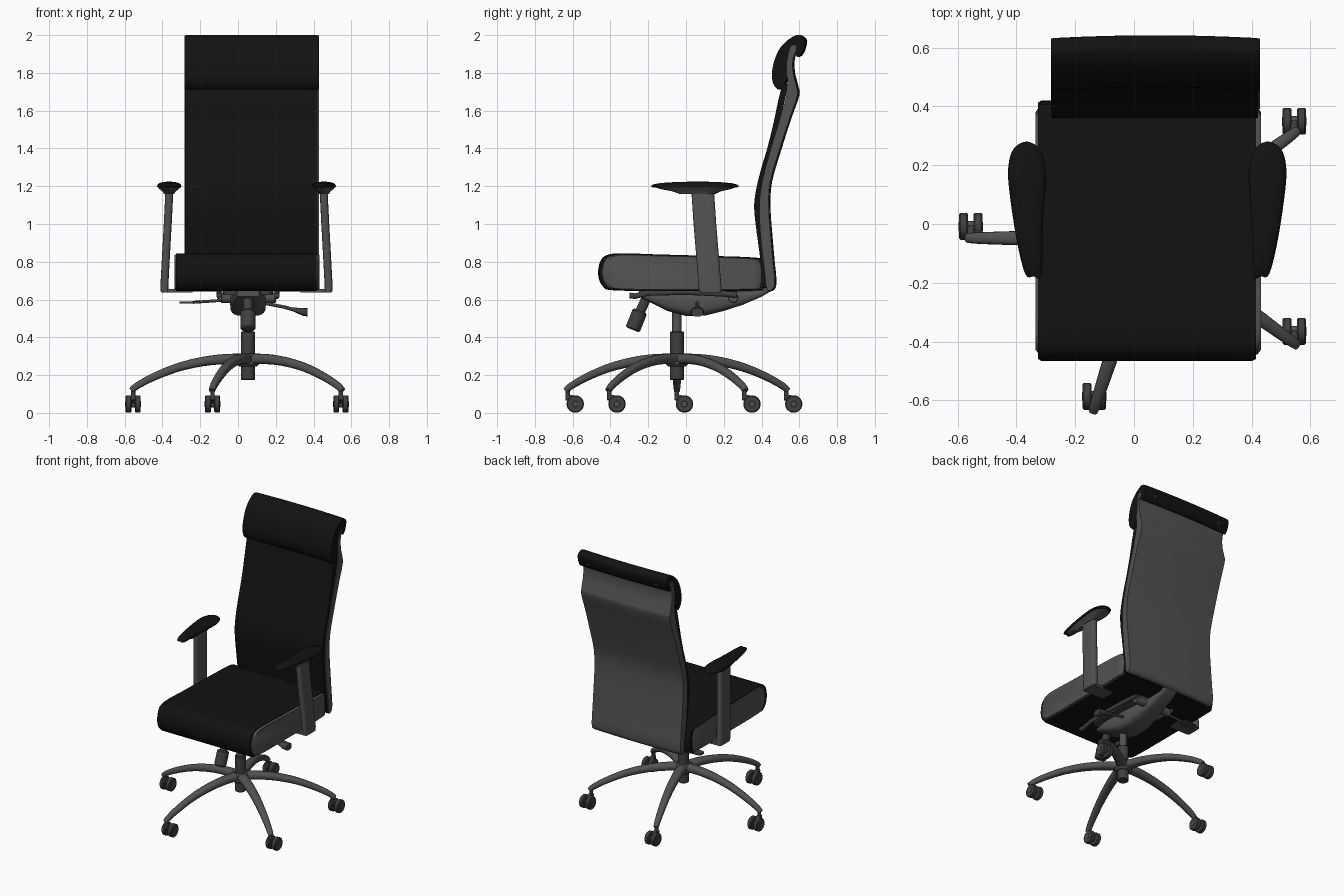
import bpy, bmesh
from math import sin, cos, pi, radians, copysign
from mathutils import Vector as V

if "Cube" in bpy.data.objects:
    bpy.data.objects.remove(bpy.data.objects["Cube"])

def material(name, c):
    m = bpy.data.materials.new(name)
    m.diffuse_color = (c, c, c, 1)
    m.use_nodes = True
    m.node_tree.nodes["Principled BSDF"].inputs["Base Color"].default_value = m.diffuse_color
    return m

BLACK, GREY, DARK = material("black_fabric", .006), material("grey_shell", .085), material("dark_plastic", .05)
CX, CY = .053, -.048      # column axis
MID = .045                # mirror plane of the arms

def loft(name, rings, mat, mirror=False, angle=40):
    """Skin a list of equal-length rings and cap both ends."""
    for s in ((1, -1) if mirror else (1,)):
        bm = bmesh.new()
        vs = [[bm.verts.new((MID + s * (p[0] - MID), p[1], p[2])) for p in r] for r in rings]
        n = len(rings[0])
        for a, b in zip(vs, vs[1:]):
            for i in range(n):
                bm.faces.new((a[i], a[(i + 1) % n], b[(i + 1) % n], b[i]))
        bm.faces.new(vs[0])
        bm.faces.new(vs[-1])
        bmesh.ops.recalc_face_normals(bm, faces=bm.faces)
        me = bpy.data.meshes.new(name)
        bm.to_mesh(me)
        bm.free()
        me.materials.append(mat)
        ob = bpy.data.objects.new(name + ("_left" if s < 0 else "_right" if mirror else ""), me)
        bpy.context.collection.objects.link(ob)
        bpy.ops.object.select_all(action='DESELECT')
        ob.select_set(True)
        bpy.context.view_layer.objects.active = ob
        bpy.ops.object.shade_smooth_by_angle(angle=radians(angle))

def spline(pts, closed=True, k=4):
    """Catmull-Rom through 2D points."""
    P, n, out = [V(p) for p in pts], len(pts), []
    get = (lambda i: P[i % n]) if closed else (lambda i: P[max(0, min(n - 1, i))])
    for i in range(n if closed else n - 1):
        a, b, c, d = (get(i + j) for j in (-1, 0, 1, 2))
        for t in (j / k for j in range(k)):
            out.append(.5 * (2 * b + (c - a) * t + (2 * a - 5 * b + 4 * c - d) * t * t
                             + (3 * b - a - 3 * c + d) * t ** 3))
    return out if closed else out + [P[-1]]

def across(name, prof, x0, x1, mat, bow=0, round_=.012, shrink=.97):
    """Sweep a y-z profile along x, with softened ends and an optional bow to the rear."""
    c = sum(prof, V((0, 0))) / len(prof)
    st = [(x0, shrink), (x0 + round_, 1)]
    st += [(x0 + (x1 - x0) * i / 8, 1) for i in range(1, 8)]
    st += [(x1 - round_, 1), (x1, shrink)]
    rings = []
    for x, s in st:
        u = (2 * x - x0 - x1) / (x1 - x0)
        rings.append([(x, c.x + (p.x - c.x) * s + bow * (1 - u * u), c.y + (p.y - c.y) * s) for p in prof])
    loft(name, rings, mat)

def section(c, u, v, a, b, p=1.0, n=20):
    """Superellipse ring around c; p=1 is an ellipse, smaller is boxier."""
    c, u, v = V(c), V(u), V(v)
    f = lambda t: copysign(abs(t) ** p, t)
    return [c + u * a * f(cos(2 * pi * i / n)) + v * b * f(sin(2 * pi * i / n)) for i in range(n)]

def cyl(name, p, q, r, mat, n=24, bev=.004, mirror=False):
    p, q = V(p), V(q)
    d = (q - p).normalized()
    u = d.orthogonal().normalized()
    v = d.cross(u)
    loft(name, [section(c, u, v, s, s, 1, n) for c, s in
                ((p, r - bev), (p + d * bev, r), (q - d * bev, r), (q, r - bev))], mat, mirror)

X, Y, Z = (1, 0, 0), (0, 1, 0), (0, 0, 1)

def box(name, lo, hi, mat, mirror=False, p=.2):
    lo, hi = V(lo), V(hi)
    c, h = (lo + hi) / 2, (hi - lo) / 2
    loft(name, [section((c.x, c.y, z), X, Y, h.x, h.y, p) for z in (lo.z, hi.z)], mat, mirror)

# Seat: upholstered wrap plus grey side panels
seat = spline([(-.465, .73), (-.455, .80), (-.42, .835), (-.34, .845), (-.15, .839), (.1, .832), (.37, .822),
               (.41, .80), (.42, .73), (.41, .66), (.37, .647), (0, .645), (-.37, .648), (-.44, .67)])
across("seat_cushion", seat, -.327, .415, BLACK, shrink=.985)
sc = V((-.02, .74))
across("seat_side_panels", [sc + (p - sc) * .95 for p in seat], -.335, .432, GREY, shrink=.96)

# Back: rear shell, front upholstery, headrest folded over the top
shell = spline([(.43, .65), (.464, .66), (.468, .72), (.46, .8), (.447, .95), (.438, 1.08), (.445, 1.22),
                (.497, 1.4), (.545, 1.55), (.59, 1.68), (.585, 1.73), (.568, 1.8), (.566, 1.87), (.585, 1.94),
                (.555, 1.94), (.535, 1.85), (.537, 1.75), (.53, 1.68), (.497, 1.55), (.452, 1.4),
                (.405, 1.22), (.39, 1.08), (.4, .9), (.418, .75)])
across("back_shell", shell, -.283, .428, GREY, bow=.01, shrink=.995)
front = spline([(.408, .66), (.395, .8), (.375, .95), (.363, 1.05), (.362, 1.12), (.375, 1.2), (.4, 1.3),
                (.43, 1.4), (.46, 1.52), (.49, 1.66), (.51, 1.74)], closed=False)
across("back_cushion", front + [p + V((.034, 0)) for p in reversed(front)], -.28, .422, BLACK, shrink=.995)
head = spline([(.587, 2.0), (.54, 1.975), (.49, 1.92), (.46, 1.84), (.455, 1.77), (.47, 1.727), (.497, 1.712),
               (.527, 1.75), (.54, 1.8), (.55, 1.87), (.57, 1.905), (.593, 1.885), (.617, 1.91), (.632, 1.965),
               (.617, 1.99)])
across("headrest", head, -.283, .428, BLACK, bow=.01, shrink=.98)
for x in (-.2, .345):
    cyl("headrest_screw", (x, .60, 1.928), (x, .632, 1.925), .01, GREY, 12)

# Arms: pad, under-shell, leaning post and bracket
outline = spline([(.405, -.172), (.432, -.178), (.46, -.17), (.49, -.05), (.515, .12), (.517, .2), (.50, .255),
                  (.46, .28), (.42, .265), (.397, .22), (.39, .15), (.40, 0)])
def pad_ring(z, s, c=(.455, .07)):
    return [(c[0] + (p.x - c[0]) * s, c[1] + (p.y - c[1]) * s, z) for p in outline]
loft("arm_pad", [pad_ring(*a) for a in ((1.192, .95), (1.2, 1), (1.209, .96), (1.217, .8), (1.222, .5),
                                        (1.224, .2))], BLACK, True)
loft("arm_pad_base", [pad_ring(*a) for a in ((1.197, .95), (1.185, .8), (1.173, .55), (1.16, .42))], GREY, True)
loft("arm_post", [section((x, y, z), X, Y, .021, .06, .45) for x, y, z in
                  ((.453, .088, 1.18), (.462, .1, 1.0), (.472, .115, .82), (.48, .127, .67), (.479, .128, .643))],
     GREY, True)
box("arm_bracket", (.33, .075, .638), (.495, .183, .657), GREY, True)

# Mechanism under the seat
loft("tilt_housing", [section((CX, y, (lo + hi) / 2), X, Z, w, (hi - lo) / 2, .55) for y, w, lo, hi in
                      ((-.25, .06, .615, .648), (-.18, .085, .58, .65), (-.1, .095, .54, .65), (0, .095, .513, .65),
                       (.1, .09, .515, .65), (.2, .08, .54, .648), (.3, .065, .572, .645), (.4, .055, .615, .652),
                       (.45, .05, .645, .68), (.462, .045, .665, .69))], GREY)
box("seat_plate", (-.08, -.22, .625), (.186, .27, .655), DARK)
for x in (-.1, .206):
    loft("plate_rail", [section((x, y, z), X, Z, .013, .015) for y, z in
                        ((-.3, .622), (-.27, .618), (-.2, .635), (0, .64), (.2, .63), (.27, .625))], DARK)
cyl("tilt_pivot", (-.09, .25, .61), (.2, .25, .61), .028, GREY)
cyl("tension_arm", (CX, -.2, .63), (CX, -.25, .52), .026, DARK)
cyl("tension_knob", (CX, -.243, .54), (CX, -.283, .44), .04, DARK, bev=.008)
cyl("left_lever_rod", (-.02, .25, .6), (-.24, .25, .585), .008, DARK, 12, .002)
box("left_lever_paddle", (-.31, .22, .58), (-.2, .28, .59), DARK, p=.5)
cyl("right_lever_rod", (.12, .06, .585), (.27, .06, .555), .009, DARK, 12, .002)
loft("right_lever_paddle", [section((x, .06, z), Y, Z, w, h, .7) for x, z, w, h in
                            ((.24, .56, .012, .008), (.29, .548, .028, .01), (.34, .535, .035, .02),
                             (.368, .532, .03, .022))], DARK)

# Column
cyl("gas_column", (CX, CY, .175), (CX, CY, .43), .037, DARK)
cyl("gas_piston", (CX, CY, .42), (CX, CY, .56), .025, GREY)
cyl("base_hub", (CX, CY, .245), (CX, CY, .315), .058, GREY, bev=.012)

# Five-star base with twin-wheel casters, all trailing to the rear
path = spline([(0, .284), (.12, .285), (.25, .27), (.38, .238), (.5, .19), (.585, .145), (.618, .118)], False, 3)
for k in range(5):
    a = radians(36 + 72 * k)
    d, side = V((cos(a), sin(a), 0)), V((-sin(a), cos(a), 0))
    rings = []
    for i, p in enumerate(path):
        q, o = path[min(i + 1, len(path) - 1)], path[max(i - 1, 0)]
        t = (q - o).normalized()
        f = i / (len(path) - 1)
        rings.append(section(V((CX, CY, p.y)) + d * p.x, side, d * -t.y + V((0, 0, t.x)),
                             .036 - .02 * f, .029 - .013 * f, .8, 16))
    loft("base_leg", rings, GREY)
    tip = V((CX, CY, 0)) + d * .608
    w = tip + V((0, .04, .047))
    cyl("caster_stem", tip + V((0, 0, .14)), tip + V((0, 0, .065)), .012, DARK, 12, .002)
    loft("caster_fork", [section((tip.x, tip.y + y, z), X, Z, .014, h, .6) for y, z, h in
                         ((-.012, .082, .012), (.01, .078, .018), (.045, .06, .03))], DARK)
    cyl("caster_axle", w - V((.042, 0, 0)), w + V((.042, 0, 0)), .018, GREY, 16)
    for s in (-1, 1):
        cyl("caster_wheel", w + V((s * .009, 0, 0)), w + V((s * .04, 0, 0)), .046, DARK, 28, .005)
